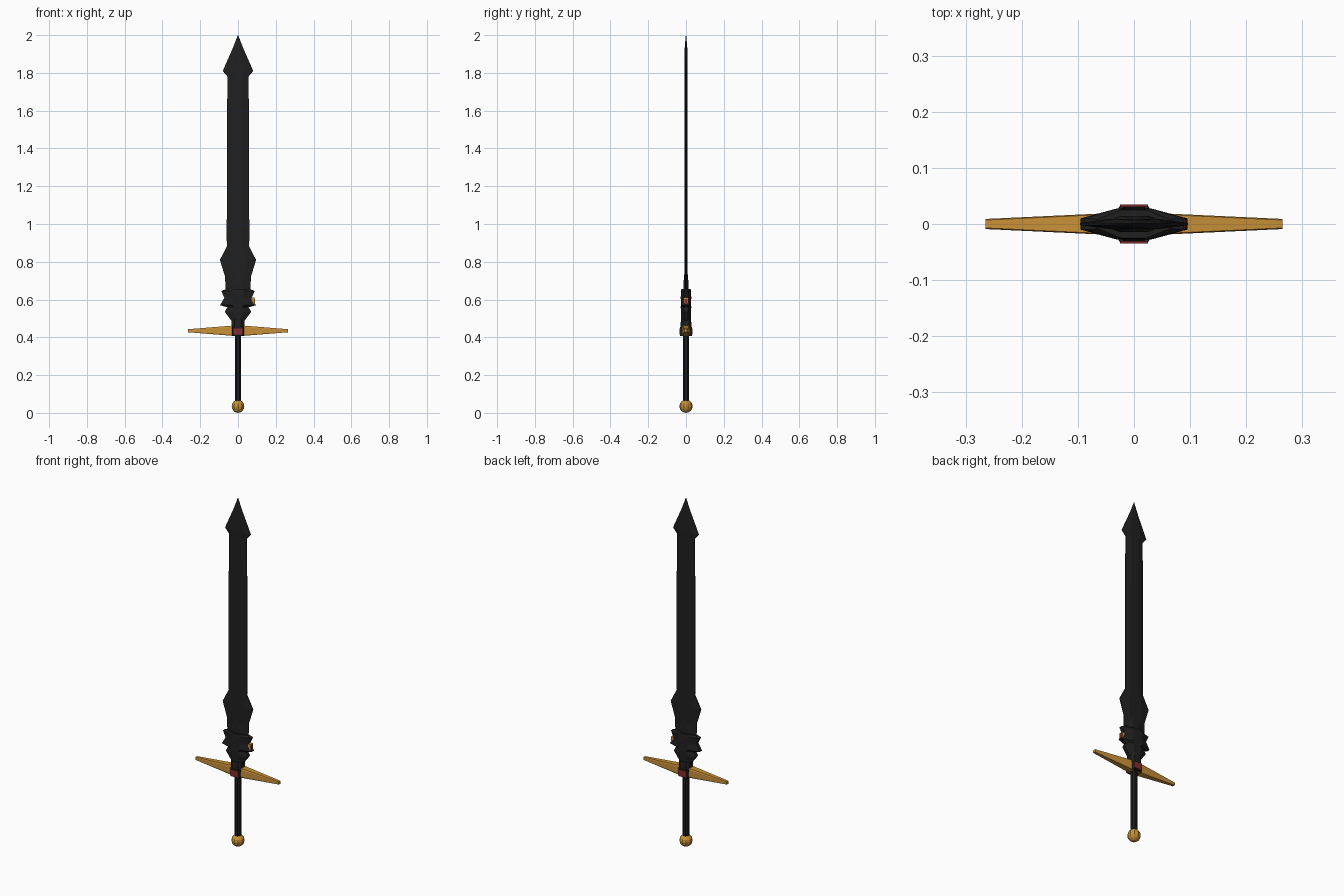
import bpy, bmesh, math
from mathutils import Matrix

if "Cube" in bpy.data.objects:
    bpy.data.objects.remove(bpy.data.objects["Cube"])


def material(name, rgb):
    m = bpy.data.materials.new(name)
    m.diffuse_color = (*rgb, 1)
    m.use_nodes = True
    m.node_tree.nodes["Principled BSDF"].inputs["Base Color"].default_value = m.diffuse_color
    return m


BLACK = material("blackened steel", (0.014, 0.014, 0.014))
GRIP = material("grip leather", (0.011, 0.011, 0.012))
GOLD = material("gold", (0.58, 0.28, 0.04))
RED = material("red gem", (0.24, 0.025, 0.025))


def finish(name, bm, mat):
    bmesh.ops.recalc_face_normals(bm, faces=bm.faces[:])
    me = bpy.data.meshes.new(name)
    bm.to_mesh(me)
    bm.free()
    me.materials.append(mat)
    ob = bpy.data.objects.new(name, me)
    bpy.context.collection.objects.link(ob)
    return ob


def loft(name, stations, mat, flat=0.45, along_x=False):
    """Eight-point section per station: position, half width, half depth, edge half depth."""
    bm = bmesh.new()
    rings = []
    for p, w, d, e in stations:
        f = w * flat
        pts = [(w, -e), (w, e), (f, d), (-f, d), (-w, e), (-w, -e), (-f, -d), (f, -d)]
        rings.append([bm.verts.new((p, b, a) if along_x else (a, b, p)) for a, b in pts])
    for r, s in zip(rings, rings[1:]):
        for i in range(8):
            j = (i + 1) % 8
            bm.faces.new((r[i], r[j], s[j], s[i]))
    bm.faces.new(rings[0])
    bm.faces.new(rings[-1])
    return finish(name, bm, mat)


def box(name, centre, size, mat):
    bm = bmesh.new()
    bmesh.ops.create_cube(bm, size=1, matrix=Matrix.Translation(centre) @ Matrix.Diagonal((*size, 1)))
    return finish(name, bm, mat)


# blade with barbed tip and flared base
T = 0.009
loft("blade", [
    (0.62, 0.066, T, 0.002), (0.72, 0.068, T, 0.002), (0.81, 0.096, T, 0.002),
    (0.885, 0.057, T, 0.002), (0.915, 0.060, T, 0.002), (1.66, 0.057, T, 0.002),
    (1.78, 0.055, T, 0.002), (1.81, 0.081, T, 0.002), (1.93, 0.028, 0.007, 0.001),
    (2.0, 0.001, 0.001, 0.0005)], BLACK)

# stepped sheath between blade and collar
loft("blade_root", [(0.60, 0.06, 0.015, 0.004), (0.68, 0.05, 0.014, 0.003),
                    (0.735, 0.02, 0.009, 0.002)], BLACK)

# thick spiky collar
loft("upper_collar", [
    (0.56, 0.060, 0.027, 0.008), (0.57, 0.095, 0.027, 0.010), (0.61, 0.072, 0.028, 0.010),
    (0.645, 0.089, 0.027, 0.010), (0.655, 0.064, 0.025, 0.008)], BLACK, 0.35)
loft("lower_collar", [
    (0.49, 0.036, 0.024, 0.010), (0.50, 0.044, 0.026, 0.010), (0.535, 0.070, 0.027, 0.010),
    (0.56, 0.056, 0.028, 0.010), (0.575, 0.060, 0.027, 0.010)], BLACK, 0.35)
loft("neck", [(0.44, 0.034, 0.030, 0.018), (0.495, 0.034, 0.027, 0.016)], BLACK, 0.55)

# gold setting and gem on one side of the collar
box("side_setting", (0.080, 0, 0.590), (0.016, 0.024, 0.040), GOLD)
box("side_gem", (0.086, 0, 0.590), (0.010, 0.014, 0.026), RED)

# cross guard, tapering to both ends
loft("cross_guard", [
    (-0.265, 0.008, 0.009, 0.007), (-0.03, 0.027, 0.020, 0.018),
    (0.03, 0.027, 0.020, 0.018), (0.265, 0.008, 0.009, 0.007)],
    GOLD, 0.7, True).location.z = 0.435
loft("guard_block", [(0.408, 0.031, 0.031, 0.018), (0.455, 0.033, 0.031, 0.018)], BLACK, 0.8)
for side, label in ((-1, "front"), (1, "back")):
    box(label + "_gem", (0, side * 0.031, 0.431), (0.050, 0.008, 0.034), RED)

# grip
bm = bmesh.new()
bmesh.ops.create_cone(bm, cap_ends=True, segments=8, radius1=0.018, radius2=0.018, depth=0.36,
                      matrix=Matrix.Translation((0, 0, 0.235)) @ Matrix.Rotation(math.pi / 8, 4, 'Z'))
finish("grip", bm, GRIP)

# pommel
bm = bmesh.new()
bmesh.ops.create_uvsphere(bm, u_segments=10, v_segments=8, radius=0.035,
                          matrix=Matrix.Translation((0, 0, 0.035)))
finish("pommel", bm, GOLD)
